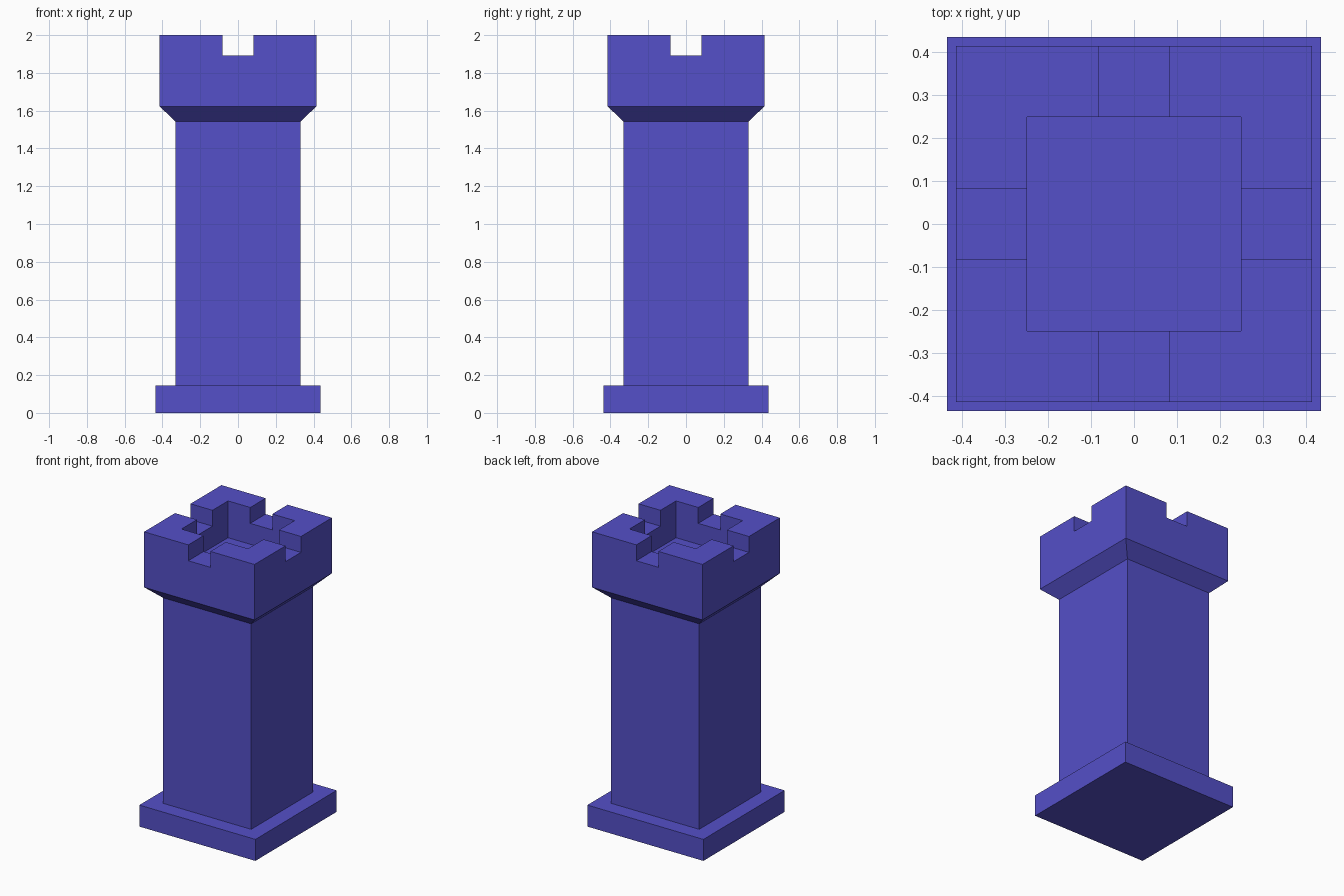
import bpy, bmesh

if "Cube" in bpy.data.objects:
    bpy.data.objects.remove(bpy.data.objects["Cube"])

paint = bpy.data.materials.new("blue_violet")
paint.diffuse_color = (0.089, 0.08, 0.58, 1.0)
paint.use_nodes = True
paint.node_tree.nodes["Principled BSDF"].inputs["Base Color"].default_value = paint.diffuse_color


def square_stack(name, levels):
    """Closed solid lofted through square rings given as (half_x, half_y, z)."""
    bm = bmesh.new()
    rings = [[bm.verts.new((sx * hx, sy * hy, z))
              for sx, sy in ((-1, -1), (1, -1), (1, 1), (-1, 1))]
             for hx, hy, z in levels]
    for low, high in zip(rings, rings[1:]):
        for i in range(4):
            j = (i + 1) % 4
            bm.faces.new((low[i], low[j], high[j], high[i]))
    bm.faces.new(rings[0][::-1])
    bm.faces.new(rings[-1])
    bmesh.ops.recalc_face_normals(bm, faces=bm.faces)
    mesh = bpy.data.meshes.new(name)
    bm.to_mesh(mesh)
    bm.free()
    mesh.materials.append(paint)
    obj = bpy.data.objects.new(name, mesh)
    bpy.context.collection.objects.link(obj)
    return obj


# Tower: plinth, shaft, flared collar, parapet and sunken roof
profile = [(0.436, 0), (0.436, 0.146), (0.331, 0.146), (0.331, 1.542),
           (0.415, 1.623), (0.415, 2.0), (0.25, 2.0), (0.25, 1.75)]
tower = square_stack("tower", [(h, h, z) for h, z in profile])

# Battlement notches: one bar cut through in each direction
for name, hx, hy in (("notch_cutter_x", 0.6, 0.083), ("notch_cutter_y", 0.083, 0.6)):
    cutter = square_stack(name, [(hx, hy, 1.892), (hx, hy, 2.1)])
    cutter.hide_render = True
    cutter.hide_set(True)
    cut = tower.modifiers.new(name, 'BOOLEAN')
    cut.operation = 'DIFFERENCE'
    cut.solver = 'EXACT'
    cut.object = cutter
